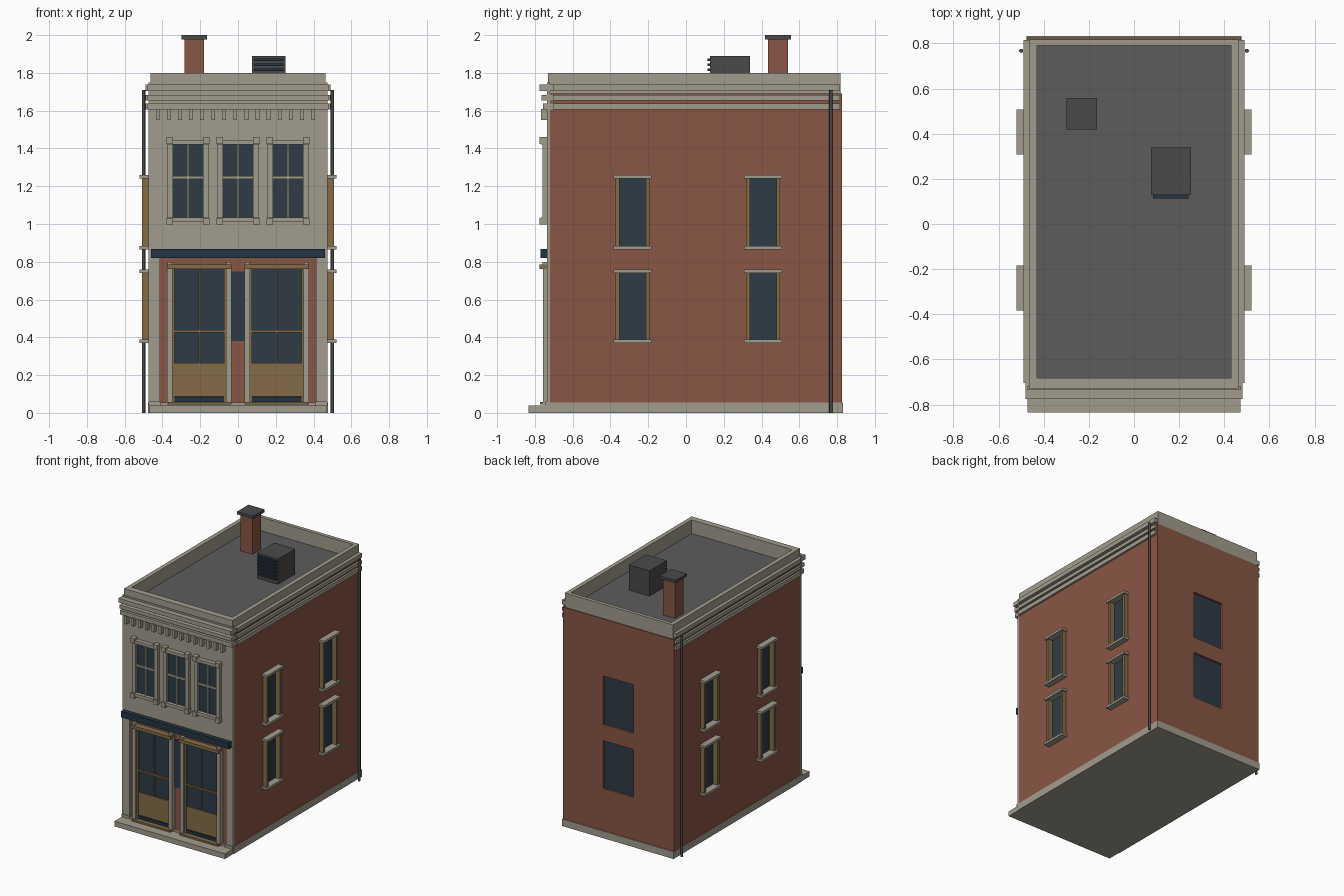
import bpy
import bmesh
from mathutils import Vector

cube = bpy.data.objects.get("Cube")
if cube:
    bpy.data.objects.remove(cube, do_unlink=True)


def material(name, r, g, b):
    m = bpy.data.materials.new(name)
    m.use_nodes = True
    m.diffuse_color = (r, g, b, 1)
    m.node_tree.nodes["Principled BSDF"].inputs["Base Color"].default_value = (r, g, b, 1)
    return m


BRICK = material("red brick", 0.25, 0.092, 0.058)
STONE = material("pale stone", 0.36, 0.335, 0.27)
ROOF = material("roof grey", 0.108, 0.108, 0.108)
GLASS = material("blue glass", 0.027, 0.044, 0.062)
WOOD = material("ochre wood", 0.23, 0.15, 0.066)
METAL = material("dark metal", 0.068, 0.068, 0.07)
NAVY = material("navy paint", 0.018, 0.033, 0.052)


def boxes(name, mat, *ranges):
    """One object made of boxes, each given as x, y and z ranges."""
    bm = bmesh.new()
    for spans in ranges:
        lo = Vector([min(s) for s in spans])
        hi = Vector([max(s) for s in spans])
        made = bmesh.ops.create_cube(bm, size=1)["verts"]
        for v in made:
            v.co = (lo + hi) / 2 + v.co * (hi - lo)
    mesh = bpy.data.meshes.new(name)
    bm.to_mesh(mesh)
    bm.free()
    mesh.materials.append(mat)
    obj = bpy.data.objects.new(name, mesh)
    bpy.context.collection.objects.link(obj)
    return obj


def around(c, half):
    return (c - half, c + half)


W = 0.474              # half width of the brick walls
FRONT, BACK = -0.72, 0.825
DECK = 1.69
FLOORS = ((0.38, 0.75), (0.875, 1.25))
SIDE_Y = (-0.283, 0.408)

# Brick walls with shallow window recesses at the sides and back
walls = boxes("brick_walls", BRICK, ((-W, W), (FRONT, BACK), (0.05, DECK)))
holes = []
for z in FLOORS:
    holes.append((around(0, 0.13), (BACK - 0.025, BACK + 0.1), z))
    for y in SIDE_Y:
        for s in (-1, 1):
            holes.append(((s * (W - 0.015), s * (W + 0.1)), around(y, 0.085), z))
cutter = boxes("window_cutter", BRICK, *holes)
cutter.hide_render = True
cutter.hide_viewport = True
cutter.display_type = 'WIRE'
cut = walls.modifiers.new("window recesses", 'BOOLEAN')
cut.object = cutter
cut.solver = 'EXACT'

# Plinth and front step
boxes("plinth", STONE, ((-W - 0.002, W + 0.002), (-0.735, 0.832), (0, 0.055)))
boxes("front_step", STONE, ((-0.472, 0.472), (-0.835, -0.735), (0, 0.04)))

# Back windows
boxes("back_window_glass", GLASS,
      *[(around(0, 0.128), (BACK - 0.023, BACK - 0.015), z) for z in FLOORS])

# Side windows
glass, jambs, ledges = [], [], []
for s in (-1, 1):
    for y in SIDE_Y:
        for lo, hi in FLOORS:
            glass.append(((s * (W - 0.013), s * (W - 0.006)), around(y, 0.084), (lo, hi)))
            for e in (-1, 1):
                jambs.append(((s * (W - 0.014), s * 0.507), around(y + e * 0.08, 0.01), (lo, hi)))
            for z in (lo, hi):
                ledges.append(((s * (W - 0.01), s * 0.521), around(y, 0.1), around(z, 0.009)))
boxes("side_window_glass", GLASS, *glass)
boxes("side_window_jambs", WOOD, *jambs)
boxes("side_window_ledges", STONE, *ledges)

# Upper stone facade and the corner pilasters of the shopfront
boxes("upper_facade", STONE, ((-W, W), (-0.735, FRONT), (0.82, 1.75)))
pilasters = []
for s in (-1, 1):
    pilasters.append(((s * 0.412, s * W), (-0.737, FRONT), (0.055, 0.82)))
    pilasters.append(((s * 0.408, s * W), (-0.745, FRONT), (0.04, 0.06)))
boxes("corner_pilasters", STONE, *pilasters)
boxes("shop_sign_band", NAVY, ((-0.46, 0.46), (-0.77, -0.73), (0.82, 0.868)))

# Upper front windows
panes, frames, bars = [], [], []
for x in (-0.265, 0, 0.265):
    panes.append((around(x, 0.082), (-0.74, -0.733), (1.02, 1.43)))
    for e in (-1, 1):
        frames.append((around(x + e * 0.094, 0.014), (-0.76, -0.73), (1.02, 1.43)))
        for z in (1.015, 1.442):
            frames.append((around(x + e * 0.097, 0.017), (-0.776, -0.73), around(z, 0.018)))
    for z in (1.022, 1.432):
        frames.append((around(x, 0.112), (-0.768, -0.73), around(z, 0.012)))
    bars.append((around(x, 0.08), (-0.752, -0.735), around(1.246, 0.008)))
    bars.append((around(x, 0.005), (-0.748, -0.735), (1.03, 1.42)))
boxes("upper_window_glass", GLASS, *panes)
boxes("upper_window_frames", STONE, *frames)
boxes("upper_window_bars", STONE, *bars)

# Shop doors: glass, ochre joinery and stone posts
panes, joinery, posts, kicks = [], [], [], []
for s in (-1, 1):
    c = s * 0.205
    panes.append((around(c, 0.14), (-0.729, FRONT), (0.055, 0.77)))
    joinery.append((around(c, 0.13), (-0.738, -0.725), (0.088, 0.265)))
    joinery.append((around(c, 0.135), (-0.742, -0.725), around(0.432, 0.006)))
    joinery.append((around(c, 0.004), (-0.738, -0.725), (0.265, 0.765)))
    joinery.append((around(c, 0.17), (-0.775, -0.725), (0.762, 0.785)))
    joinery.append((around(c, 0.165), (-0.772, -0.725), (0.045, 0.058)))
    kicks.append((around(c, 0.13), (-0.74, -0.725), (0.06, 0.082)))
    for e in (-1, 1):
        joinery.append((around(c + e * 0.136, 0.006), (-0.745, -0.725), (0.055, 0.765)))
        posts.append((around(c + e * 0.156, 0.014), (-0.757, FRONT), (0.045, 0.765)))
        posts.append((around(c + e * 0.156, 0.012), (-0.76, FRONT), (0.785, 0.8)))
boxes("shop_door_glass", GLASS, *panes)
boxes("shop_door_joinery", WOOD, *joinery)
boxes("shop_door_kick_strips", NAVY, *kicks)
boxes("shop_door_posts", STONE, *posts)
boxes("centre_light_glass", GLASS, (around(0, 0.034), (-0.727, FRONT), (0.38, 0.748)))

# Dentils under the cornice
boxes("dentils", STONE,
      *[(around(-0.425 + i * 0.0587, 0.01), (-0.768, -0.73), (1.55, 1.61)) for i in range(15)])

# Cornice bands run along the front and both sides
bands = []
for lo, hi, out in ((1.605, 1.638, 0.756), (1.655, 1.682, 0.764), (1.705, 1.738, 0.775)):
    bands.append(((-0.48, 0.48), (-out, -0.7), (lo, hi)))
    for s in (-1, 1):
        bands.append(((s * 0.46, s * 0.489), (-0.705, 0.815), (lo, hi)))
boxes("cornice_bands", STONE, *bands)

# Parapet and roof deck
boxes("roof_deck", ROOF, ((-0.44, 0.44), (-0.69, 0.8), (DECK - 0.01, DECK + 0.005)))
parapet = [((-0.463, 0.463), (-0.73, -0.682), (DECK, 1.8)),
           ((-0.463, 0.463), (0.79, 0.818), (DECK, 1.8))]
for s in (-1, 1):
    parapet.append(((s * 0.43, s * 0.463), (-0.682, 0.79), (DECK, 1.8)))
boxes("parapet", STONE, *parapet)

# Chimney
boxes("chimney_stack", BRICK, ((-0.282, -0.18), (0.435, 0.54), (DECK, 1.978)))
boxes("chimney_cap", METAL, ((-0.3, -0.163), (0.418, 0.557), (1.978, 2.0)))

# Rooftop air unit with louvres
boxes("air_unit", METAL, ((0.075, 0.252), (0.128, 0.338), (DECK, 1.89)))
boxes("air_unit_louvres", NAVY,
      *[((0.085, 0.242), (0.113, 0.13), around(1.735 + i * 0.027, 0.007)) for i in range(6)])

# Downpipes at the rear of both sides
for side, s in (("left", 1), ("right", -1)):
    bpy.ops.mesh.primitive_cylinder_add(vertices=12, radius=0.009, depth=1.71,
                                        location=(s * 0.5, 0.767, 0.855))
    pipe = bpy.context.object
    pipe.name = side + "_downpipe"
    pipe.data.materials.append(METAL)
    bpy.ops.object.shade_smooth_by_angle()
